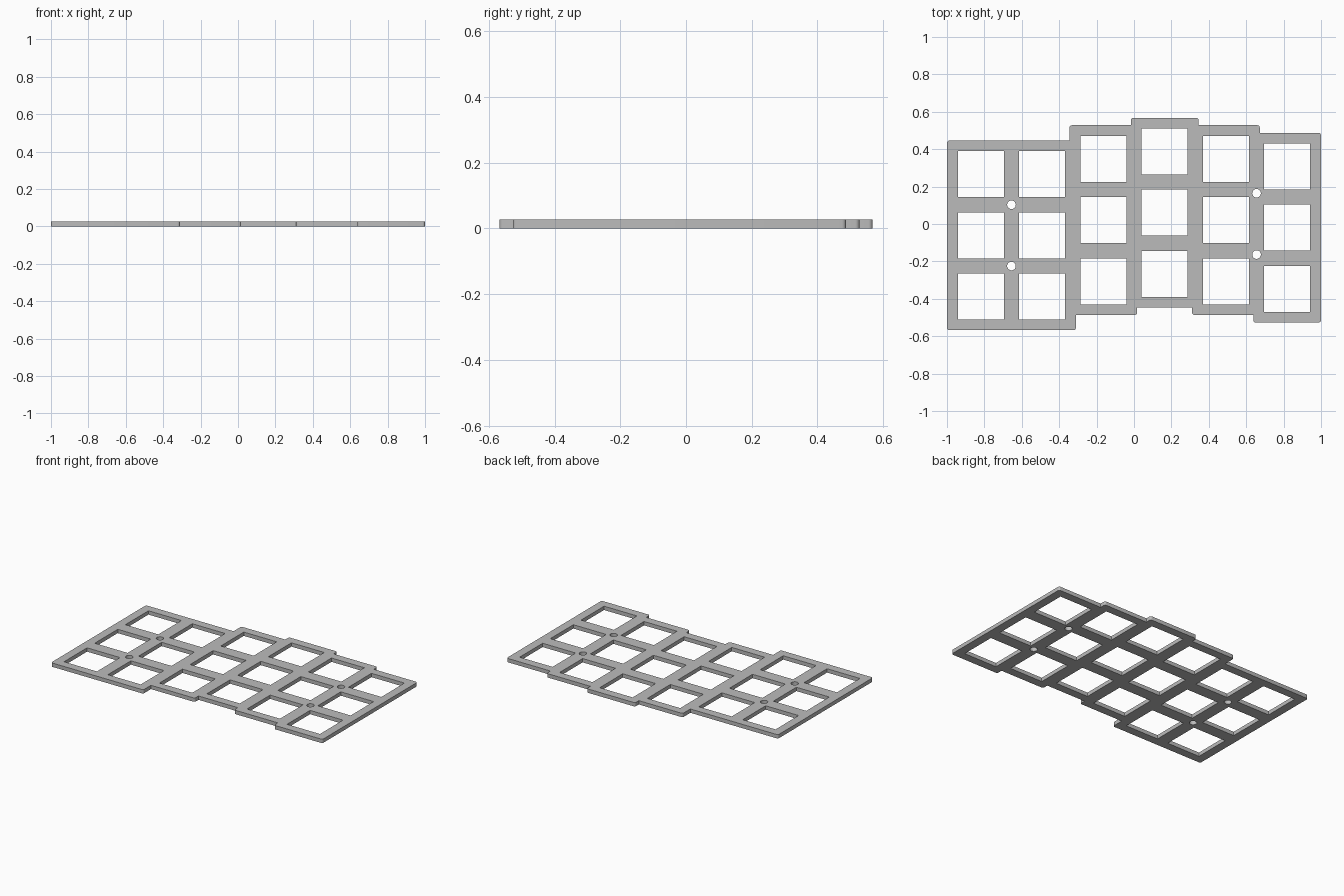
import bpy
import bmesh
from math import sin, cos, tau
from mathutils import Vector

cube = bpy.data.objects.get("Cube")
if cube:
    bpy.data.objects.remove(cube)

PITCH = 0.3276          # key spacing
HOLE = 0.123            # half size of a switch cutout
OVERLAP = 0.0172        # how far a protruding column reaches past its cell
HALF_Y = 0.507          # half length of a column
THICK = 0.026
CORNER = 0.013
SCREW_R = 0.023
STAGGER = [-0.061, -0.061, 0.021, 0.061, 0.021, -0.020]


def column_x(i):
    return (i - 2.5) * PITCH


def stepped_edge(side):
    """Points along the back (side=1) or front (side=-1) edge, left to right."""
    pts = [Vector((column_x(0) - PITCH / 2 - OVERLAP, STAGGER[0] + side * HALF_Y))]
    for i in range(5):
        a, b = STAGGER[i], STAGGER[i + 1]
        if a == b:
            continue
        # The column sticking out further is the wider one at the step
        x = column_x(i) + PITCH / 2 + (-OVERLAP if (b - a) * side > 0 else OVERLAP)
        pts += [Vector((x, a + side * HALF_Y)), Vector((x, b + side * HALF_Y))]
    pts.append(Vector((column_x(5) + PITCH / 2 + OVERLAP, STAGGER[5] + side * HALF_Y)))
    return pts


def round_outer_corners(pts, radius, steps=5):
    """Round convex corners of a clockwise outline, keeping inner ones sharp."""
    out = []
    for i, p in enumerate(pts):
        d_in = (p - pts[i - 1]).normalized()
        d_out = (pts[(i + 1) % len(pts)] - p).normalized()
        if d_in.cross(d_out) > 0:
            out.append(p)
            continue
        centre = p - d_in * radius + d_out * radius
        for k in range(steps + 1):
            t = tau / 4 * k / steps
            out.append(centre - d_out * radius * cos(t) + d_in * radius * sin(t))
    return out


def add_loop(bm, pts):
    verts = [bm.verts.new((p[0], p[1], 0)) for p in pts]
    for i, v in enumerate(verts):
        bm.edges.new((verts[i - 1], v))


bm = bmesh.new()

# Stepped outer outline
outline = stepped_edge(1) + stepped_edge(-1)[::-1]
add_loop(bm, round_outer_corners(outline, CORNER))

# Square switch cutouts, three per column
for i, shift in enumerate(STAGGER):
    for row in (-1, 0, 1):
        x, y = column_x(i), shift + row * PITCH
        add_loop(bm, [(x + sx * HOLE, y + sy * HOLE)
                      for sx, sy in ((-1, -1), (1, -1), (1, 1), (-1, 1))])

# Round screw holes between the outer two columns on each side
for a, b in ((0, 1), (4, 5)):
    x = (column_x(a) + column_x(b)) / 2
    for row in (-0.5, 0.5):
        y = (STAGGER[a] + STAGGER[b]) / 2 + row * PITCH
        add_loop(bm, [(x + SCREW_R * cos(tau * k / 32), y + SCREW_R * sin(tau * k / 32))
                      for k in range(32)])

# Fill the sheet and give it thickness
bmesh.ops.triangle_fill(bm, edges=bm.edges[:], use_beauty=True, normal=(0, 0, 1))
sheet = bmesh.ops.extrude_face_region(bm, geom=bm.faces[:], use_keep_orig=True)
top = [g for g in sheet["geom"] if isinstance(g, bmesh.types.BMVert)]
bmesh.ops.translate(bm, verts=top, vec=(0, 0, THICK))
bmesh.ops.recalc_face_normals(bm, faces=bm.faces[:])

mesh = bpy.data.meshes.new("switch_plate")
bm.to_mesh(mesh)
bm.free()
plate = bpy.data.objects.new("switch_plate", mesh)
bpy.context.collection.objects.link(plate)

# Plain grey material
grey = bpy.data.materials.new("plate_grey")
grey.use_nodes = True
colour = (0.5, 0.5, 0.5, 1)
grey.diffuse_color = colour
grey.node_tree.nodes["Principled BSDF"].inputs["Base Color"].default_value = colour
mesh.materials.append(grey)

# Smooth the round corners and screw holes only
bpy.ops.object.select_all(action='DESELECT')
plate.select_set(True)
bpy.context.view_layer.objects.active = plate
bpy.ops.object.shade_smooth_by_angle()
